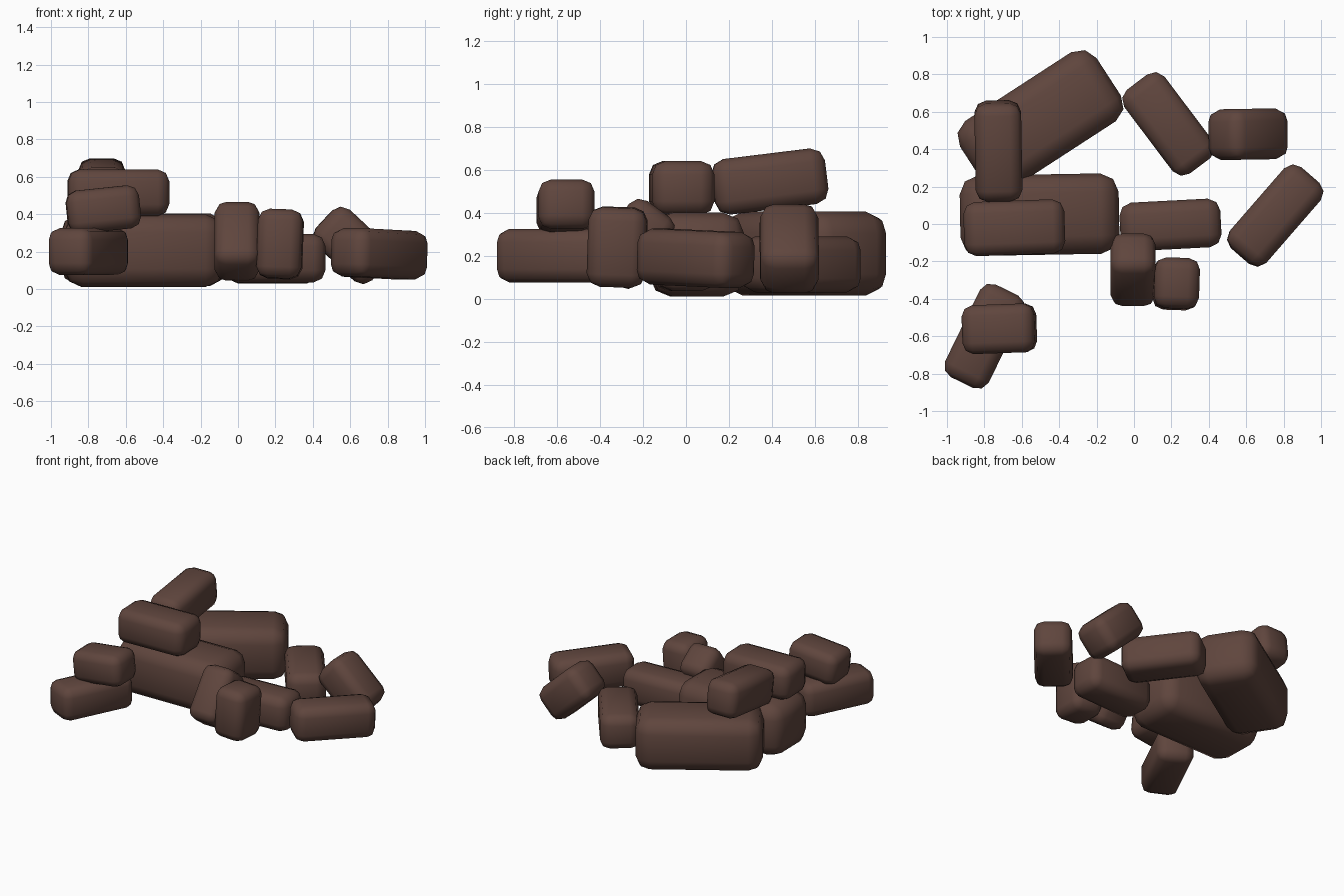
import bpy, bmesh
from math import radians
from mathutils import Matrix, Euler, Vector

if "Cube" in bpy.data.objects:
    bpy.data.objects.remove(bpy.data.objects["Cube"])

mat = bpy.data.materials.new("dark_brown")
mat.diffuse_color = (0.115, 0.06, 0.047, 1)
mat.use_nodes = True
mat.node_tree.nodes["Principled BSDF"].inputs["Base Color"].default_value = mat.diffuse_color


def brick(name, loc, size, rot=(0, 0, 0)):
    """Softly rounded chunk: bevelled box, fitted to size, slightly pinched ends."""
    bm = bmesh.new()
    bmesh.ops.create_cube(bm, size=1)
    bmesh.ops.scale(bm, vec=size, verts=bm.verts)
    bmesh.ops.bevel(bm, geom=bm.edges[:], offset=min(size) * 0.25, segments=2,
                    profile=0.5, affect='EDGES', clamp_overlap=True)
    long = max(range(3), key=lambda i: size[i])
    for v in bm.verts:
        t = abs(v.co[long]) / (size[long] / 2)
        k = 1 - 0.05 * t * t
        for i in range(3):
            if i != long:
                v.co[i] *= k * 1.03
    me = bpy.data.meshes.new(name)
    bm.to_mesh(me)
    bm.free()
    me.materials.append(mat)
    for p in me.polygons:
        p.use_smooth = True
    ob = bpy.data.objects.new(name, me)
    ob.location = loc
    ob.rotation_euler = Euler([radians(a) for a in rot])
    bpy.context.collection.objects.link(ob)
    return ob


# two large base chunks
brick("large_chunk_back", (-0.50, 0.55, 0.21), (0.87, 0.44, 0.39), (0, 0, 33))
brick("large_chunk_middle", (-0.505, 0.05, 0.205), (0.85, 0.43, 0.39), (0, 0, 1))

# chunks lying on top of the large ones
brick("top_chunk_middle", (-0.64, -0.02, 0.515), (0.54, 0.29, 0.25), (0, 0, 2))
brick("top_chunk_back", (-0.725, 0.39, 0.545), (0.53, 0.25, 0.26), (0, -7, 91))

# stacked pair at the front left
brick("front_left_lower", (-0.80, -0.60, 0.20), (0.55, 0.26, 0.25), (0, 0, 64))
brick("front_left_upper", (-0.72, -0.56, 0.425), (0.39, 0.26, 0.23), (0, -6, 2))

# cluster at the front centre: lying, leaning and upright
brick("centre_lying", (0.195, -0.005, 0.165), (0.54, 0.26, 0.26), (0, 0, 3))
brick("centre_leaning", (-0.005, -0.245, 0.255), (0.40, 0.24, 0.25), (0, -54, 90))
brick("centre_upright", (0.225, -0.32, 0.24), (0.24, 0.27, 0.37), (-2, 2, -2))

# right-hand group
brick("right_back_lying", (0.185, 0.535, 0.16), (0.56, 0.27, 0.26), (0, 0, -53))
brick("right_back_leaning", (0.61, 0.48, 0.233), (0.41, 0.27, 0.26), (0, 43, 1))
brick("right_lying", (0.755, 0.045, 0.188), (0.57, 0.26, 0.26), (0, 2, 49))
